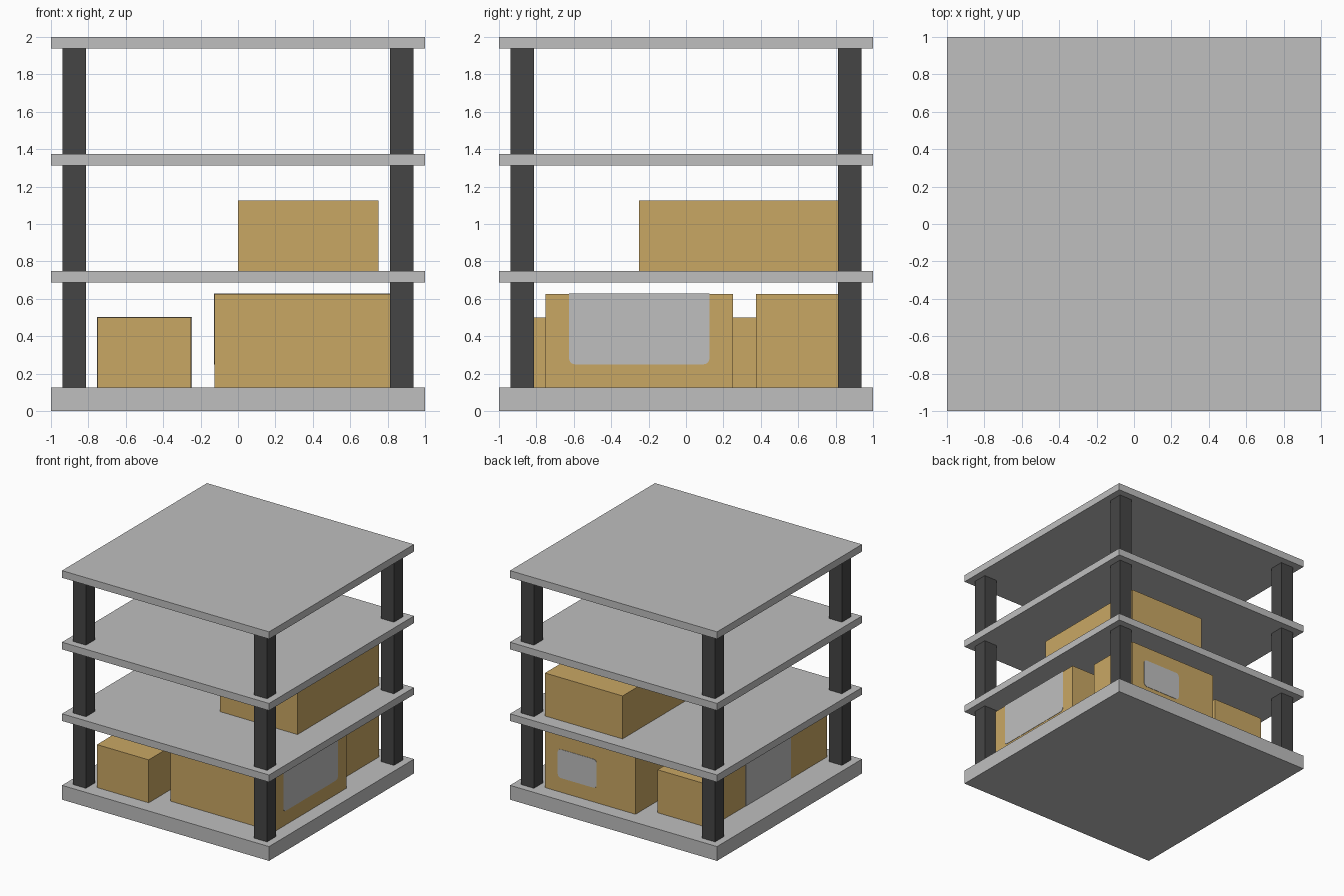
import bpy
import bmesh
from mathutils import Vector

if "Cube" in bpy.data.objects:
    bpy.data.objects.remove(bpy.data.objects["Cube"], do_unlink=True)


def material(name, rgb):
    m = bpy.data.materials.new(name)
    m.use_nodes = True
    m.diffuse_color = (*rgb, 1)
    m.node_tree.nodes["Principled BSDF"].inputs["Base Color"].default_value = (*rgb, 1)
    return m


GREY = material("light grey", (0.52, 0.52, 0.52))
DARK = material("dark grey", (0.06, 0.06, 0.06))
CARD = material("cardboard tan", (0.584, 0.386, 0.127))


def block(name, x, y, z, mat, round_axis=None, bottom_only=False):
    """Box between the given ranges; round_axis rounds the edges along that axis."""
    bm = bmesh.new()
    bmesh.ops.create_cube(bm, size=1)
    for v in bm.verts:
        v.co = Vector([r[0] if c < 0 else r[1] for c, r in zip(v.co, (x, y, z))])
    if round_axis is not None:
        middle = sum(z) / 2
        edges = []
        for e in bm.edges:
            d = e.verts[0].co - e.verts[1].co
            along = all(abs(d[i]) < 1e-6 for i in range(3) if i != round_axis)
            if along and not (bottom_only and e.verts[0].co.z > middle):
                edges.append(e)
        bmesh.ops.bevel(bm, geom=edges, offset=0.03, segments=4,
                        profile=0.5, affect='EDGES')
    bmesh.ops.recalc_face_normals(bm, faces=bm.faces)
    mesh = bpy.data.meshes.new(name)
    bm.to_mesh(mesh)
    bm.free()
    mesh.materials.append(mat)
    obj = bpy.data.objects.new(name, mesh)
    bpy.context.collection.objects.link(obj)
    return obj


# Base and shelves
FULL = (-1, 1)
levels = [("base", 0, 0.125), ("lower_shelf", 0.6875, 0.75),
          ("upper_shelf", 1.3125, 1.375), ("top_shelf", 1.9375, 2)]
for name, low, high in levels:
    block(name, FULL, FULL, (low, high), GREY)

# Corner posts between each pair of levels
for (name, _, floor), (_, ceiling, _) in zip(levels, levels[1:]):
    for sx, side in ((-1, "right"), (1, "left")):
        for sy, end in ((-1, "front"), (1, "back")):
            px, py = sx * 0.875, sy * 0.875
            block(f"{end}_{side}_post_above_{name}", (px - 0.0625, px + 0.0625),
                  (py - 0.0625, py + 0.0625), (floor, ceiling), DARK)

# Cardboard boxes
block("long_box", (-0.75, -0.25), (-0.875, 0.75), (0.125, 0.5), CARD)
block("square_box", (-0.125, 0.875), (-0.75, 0.25), (0.125, 0.625), CARD)
block("back_box", (-0.125, 0.75), (0.375, 0.875), (0.125, 0.625), CARD)
block("shelf_box", (0, 0.75), (-0.25, 0.875), (0.75, 1.125), CARD)

T = 0.003  # plate thickness


def tape(name, x, y, bottom, top, **rounding):
    """Band over the top of a box and down both of its x sides."""
    block(name + "_top", (x[0] - T, x[1] + T), y, (top, top + T), GREY)
    block(name + "_right", (x[0] - T, x[0]), y, (bottom, top), GREY, **rounding)
    block(name + "_left", (x[1], x[1] + T), y, (bottom, top), GREY, **rounding)


# Tape bands and sticker
tape("long_box_tape", (-0.75, -0.25), (-0.375, 0.25), 0.125, 0.5)
tape("square_box_tape", (-0.125, 0.875), (-0.625, 0.125), 0.25, 0.625,
     round_axis=0, bottom_only=True)
block("back_box_sticker", (0.25, 0.625), (0.875, 0.875 + T), (0.25, 0.5),
      GREY, round_axis=1)
